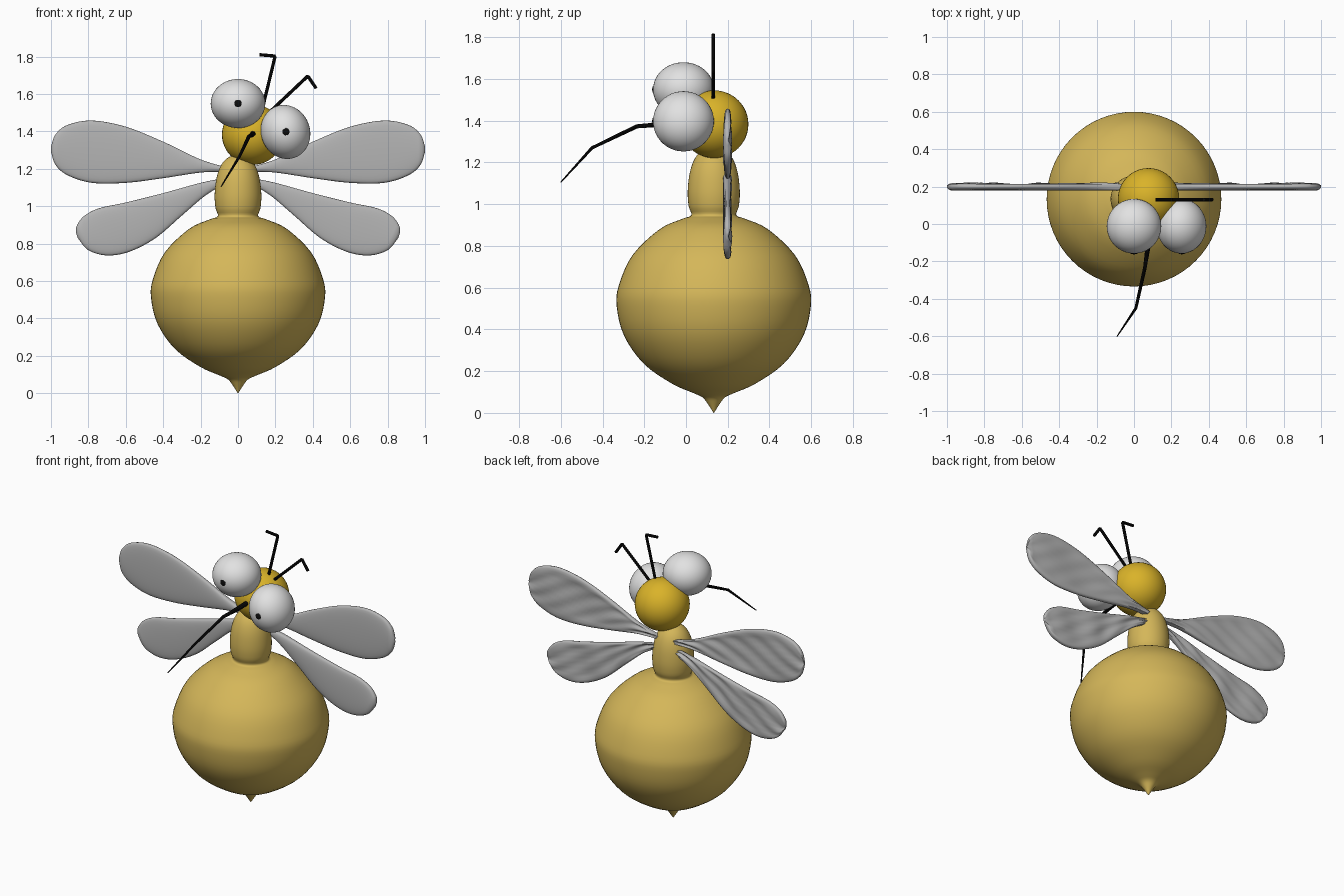
import bpy, bmesh, math
from mathutils import Vector

if "Cube" in bpy.data.objects:
    bpy.data.objects.remove(bpy.data.objects["Cube"])


def material(name, rgb):
    m = bpy.data.materials.new(name)
    m.diffuse_color = (*rgb, 1)
    m.use_nodes = True
    m.node_tree.nodes["Principled BSDF"].inputs["Base Color"].default_value = m.diffuse_color
    return m


HONEY = material("honey", (0.66, 0.47, 0.10))
GOLD = material("gold", (0.70, 0.45, 0.022))
WHITE = material("eye white", (0.76, 0.76, 0.76))
BLACK = material("black", (0.004, 0.004, 0.004))
GREY = material("wing grey", (0.46, 0.46, 0.46))


def finish(name, bm, mat, smooth=True):
    bmesh.ops.remove_doubles(bm, verts=bm.verts, dist=1e-5)
    bmesh.ops.recalc_face_normals(bm, faces=bm.faces)
    me = bpy.data.meshes.new(name)
    bm.to_mesh(me)
    bm.free()
    me.materials.append(mat)
    for p in me.polygons:
        p.use_smooth = smooth
    ob = bpy.data.objects.new(name, me)
    bpy.context.collection.objects.link(ob)
    return ob


def smooth_path(pts, steps):
    """Catmull-Rom curve through the points."""
    pts = [Vector(p) for p in pts]
    pts = [2 * pts[0] - pts[1]] + pts + [2 * pts[-1] - pts[-2]]
    out = []
    for a, b, c, d in zip(pts, pts[1:], pts[2:], pts[3:]):
        for i in range(steps):
            t = i / steps
            out.append(0.5 * (2 * b + (c - a) * t + (2 * a - 5 * b + 4 * c - d) * t * t
                              + (3 * b - a - 3 * c + d) * t ** 3))
    return out + [pts[-2]]


def skin(bm, rings):
    """Join equal closed rings of points with faces and cap both ends."""
    rows = [[bm.verts.new(p) for p in r] for r in rings]
    n = len(rows[0])
    for a, b in zip(rows, rows[1:]):
        for i in range(n):
            j = (i + 1) % n
            bm.faces.new((a[i], a[j], b[j], b[i]))
    bm.faces.new(rows[0])
    bm.faces.new(rows[-1])


def ball(name, centre, size, mat, tilt=0):
    bm = bmesh.new()
    bmesh.ops.create_uvsphere(bm, u_segments=40, v_segments=24, radius=1)
    ob = finish(name, bm, mat)
    ob.location, ob.scale, ob.rotation_euler = centre, size, (0, tilt, 0)
    return ob


def rod(name, pts, radii, mat):
    """Thin tube along a bent path, with its own radius at every point."""
    pts = [Vector(p) for p in pts]
    rings = []
    for i, p in enumerate(pts):
        d = (pts[min(i + 1, len(pts) - 1)] - pts[max(i - 1, 0)]).normalized()
        u = d.cross(Vector((0.3, 0.9, 0.2))).normalized()
        v = d.cross(u)
        rings.append([p + radii[i] * (u * math.cos(a) + v * math.sin(a))
                      for a in (k * math.tau / 10 for k in range(10))])
    bm = bmesh.new()
    skin(bm, rings)
    ob = finish(name, bm, mat, False)
    return ob


# Abdomen and thorax: one turned profile (radius, height)
profile = [(0.001, 0), (0.03, 0.045), (0.055, 0.075), (0.10, 0.096), (0.2, 0.14),
           (0.335, 0.235), (0.43, 0.37), (0.465, 0.51), (0.455, 0.61), (0.39, 0.755),
           (0.26, 0.88), (0.15, 0.93), (0.108, 0.947), (0.12, 0.99), (0.125, 1.06),
           (0.115, 1.15), (0.09, 1.22), (0.05, 1.262), (0.001, 1.275)]
bm = bmesh.new()
skin(bm, [[(max(r, 0.001) * math.cos(k * math.tau / 64),
            0.133 + max(r, 0.001) * math.sin(k * math.tau / 64), z) for k in range(64)]
          for r, z in smooth_path(profile, 4)])
finish("body", bm, HONEY)

# Head and eyes
ball("head", (0.078, 0.135, 1.383), (0.164, 0.164, 0.162), GOLD)
ball("left_eye", (0, -0.012, 1.549), (0.146, 0.146, 0.131), WHITE)
ball("right_eye", (0.254, -0.012, 1.397), (0.131, 0.146, 0.146), WHITE, math.radians(-20))
for side, x, z in (("left", 0, 1.549), ("right", 0.256, 1.398)):
    ball(side + "_pupil", (x, -0.152, z), (0.021, 0.010, 0.021), BLACK)

# Feelers and the bent, tapering sucking tube
rod("left_feeler", [(0.118, 0.13, 1.47), (0.198, 0.13, 1.80), (0.198, 0.13, 1.803),
                    (0.115, 0.13, 1.81)], [0.009] * 4, BLACK)
rod("right_feeler", [(0.155, 0.13, 1.49), (0.372, 0.13, 1.695), (0.374, 0.13, 1.695),
                     (0.418, 0.13, 1.63)], [0.009] * 4, BLACK)
rod("sucking_tube", [(0.08, 0.0, 1.388), (0.075, -0.12, 1.382), (0.058, -0.235, 1.373),
                     (0.01, -0.45, 1.27), (-0.09, -0.60, 1.105)],
    [0.015, 0.014, 0.010, 0.008, 0.003], BLACK)


# Wings: flat blades between an upper and a lower edge, dented on the back
def wing(name, upper, lower):
    up, lo = smooth_path(upper, 8), smooth_path(lower, 8)
    rings = []
    for i, (u, l) in enumerate(zip(up, lo)):
        mid, half = (u + l) / 2, (u - l) / 2
        thick = 0.022 * min(1, ((len(up) - i) / 10) ** 0.5)
        ring = []
        for k in range(32):
            a = k * math.tau / 32
            c, s = math.cos(a), math.sin(a)
            p = mid + half * c
            y = thick * math.copysign(abs(s) ** 0.6, s)
            if y > 0:
                dent = 0.5 + 0.5 * math.sin(23 * p.x + 4 * c) * math.sin(31 * p.y + 9 * p.x)
                y -= 0.85 * thick * dent * max(0, 1 - (abs(c) / 0.85) ** 4)
            ring.append((p.x, 0.2 + y, p.y))
        rings.append(ring)
    bm = bmesh.new()
    skin(bm, rings)
    ob = finish(name, bm, GREY)
    ob.modifiers.new("both sides", "MIRROR").use_axis[0] = True


wing("upper_wings",
     [(0.05, 1.205), (0.2, 1.25), (0.4, 1.345), (0.6, 1.425), (0.78, 1.458),
      (0.91, 1.435), (0.975, 1.385), (1.0, 1.32)],
     [(0.05, 1.185), (0.2, 1.18), (0.4, 1.15), (0.6, 1.125), (0.78, 1.125),
      (0.91, 1.165), (0.975, 1.22), (1.0, 1.29)])
wing("lower_wings",
     [(0.05, 1.155), (0.2, 1.125), (0.4, 1.07), (0.6, 1.02), (0.74, 0.99),
      (0.82, 0.95), (0.86, 0.90), (0.867, 0.86)],
     [(0.05, 1.13), (0.17, 1.06), (0.3, 0.95), (0.44, 0.83), (0.58, 0.757),
      (0.7, 0.737), (0.8, 0.765), (0.857, 0.83)])
